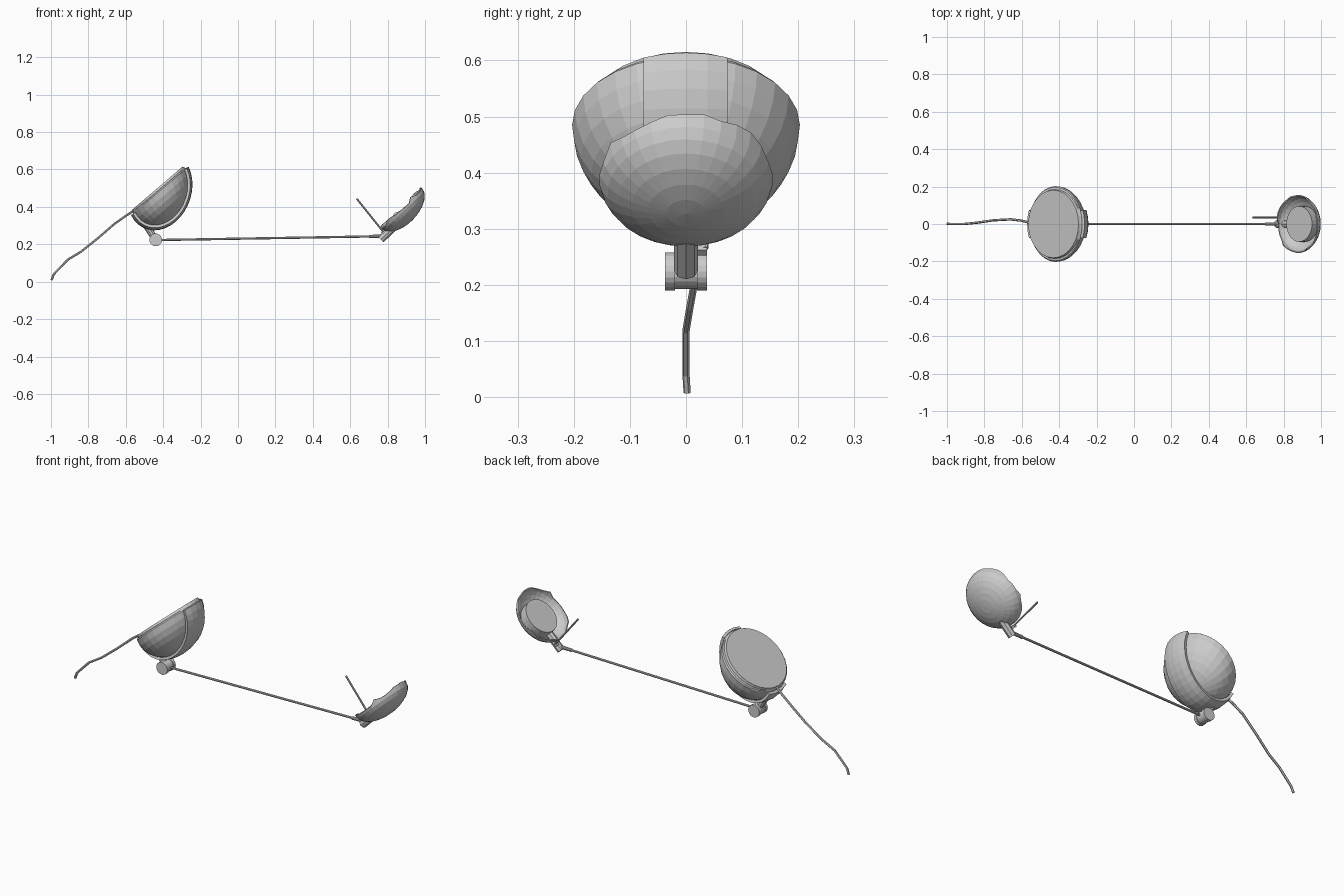
import bpy, bmesh, random
from math import sin, cos, pi, sqrt
from mathutils import Vector as V

if "Cube" in bpy.data.objects:
    bpy.data.objects.remove(bpy.data.objects["Cube"])

random.seed(4)
Y = V((0, 1, 0))


def make(name, bm):
    bmesh.ops.recalc_face_normals(bm, faces=bm.faces)
    me = bpy.data.meshes.new(name)
    bm.to_mesh(me)
    bm.free()
    ob = bpy.data.objects.new(name, me)
    bpy.context.collection.objects.link(ob)
    return ob


def skin(bm, rings, closed=True):
    """Bridge successive rings of points; return the vertex rings."""
    vs = [[bm.verts.new(p) for p in r] for r in rings]
    for r, s in zip(vs, vs[1:]):
        n = len(r)
        for i in range(n if closed else n - 1):
            j = (i + 1) % n
            bm.faces.new((r[i], r[j], s[j], s[i]))
    return vs


def ring(c, u, a, b, n=28):
    return [c + u * a * cos(2 * pi * i / n) + Y * b * sin(2 * pi * i / n) for i in range(n)]


def bowl(name, c, u, a, b, v, rows, jag=0.0, n=28):
    """Half ellipsoid: rim axes u*a and y*b, depth vector v."""
    rings = []
    for k in range(rows):
        t = pi / 2 * k / rows
        rings.append(ring(c + v * sin(t), u, a * cos(t), b * cos(t), n))
    if jag:
        rings[0] = [p + v * random.uniform(-jag, jag) for p in rings[0]]
    bm = bmesh.new()
    vs = skin(bm, rings)
    pole = bm.verts.new(c + v)
    for i in range(n):
        bm.faces.new((vs[-1][i], vs[-1][(i + 1) % n], pole))
    return make(name, bm)


def solid(name, rings):
    bm = bmesh.new()
    vs = skin(bm, rings)
    bm.faces.new(vs[0])
    bm.faces.new(vs[-1])
    return make(name, bm)


def rod(name, p, q, r, n=12):
    p, q = V(p), V(q)
    bm = bmesh.new()
    bmesh.ops.create_cone(bm, cap_ends=True, segments=n, radius1=r, radius2=r, depth=(q - p).length)
    rot = (q - p).to_track_quat('Z', 'Y').to_matrix().to_4x4()
    bmesh.ops.transform(bm, matrix=rot, verts=bm.verts)
    bmesh.ops.translate(bm, vec=(p + q) / 2, verts=bm.verts)
    return make(name, bm)


def thicken(ob, t, offset):
    m = ob.modifiers.new("thickness", 'SOLIDIFY')
    m.thickness, m.offset = t, offset


# large cup with its flat raised cushion
u1 = V((0.76, 0, 0.65)).normalized()
c1 = V((-0.418, 0, 0.485))
v1 = V((0.076, 0, -0.153))
up1 = V((-0.65, 0, 0.76))
A, B = 0.186, 0.203
bowl("large_cup", c1, u1, A, B, v1, 8)
solid("large_cushion", [ring(c1, u1, A, B), ring(c1 + up1 * 0.006, u1, 0.184, 0.197),
                        ring(c1 + up1 * 0.008, u1, 0.182, 0.185), ring(c1 + up1 * 0.02, u1, 0.177, 0.181)])

# raised strap running over the back of the large cup
rows = []
for k in range(19):
    f = pi * k / 18
    rows.append([c1 + (u1 * A * cos(f) + v1 * sin(f)) * 1.045 * sqrt(1 - (y / B) ** 2) + Y * y
                 for y in (-0.074, -0.037, 0, 0.037, 0.072)])
bm = bmesh.new()
skin(bm, rows, closed=False)
thicken(make("large_cup_strap", bm), 0.014, 0)

# hinge under the large cup
hx, hz = -0.44, 0.224
rod("hinge_barrel", (hx, -0.03, hz), (hx, 0.03, hz), 0.031, 20)
for s, label in ((-1, "front"), (1, "back")):
    rod("hinge_cap_" + label, (hx, s * 0.02, hz), (hx, s * 0.037, hz), 0.034, 20)
rod("hinge_neck", (hx, 0, hz), (-0.497, 0, 0.31), 0.018, 10)

# long arm joining the two cups
rod("arm", (-0.42, 0, 0.223), (0.77, 0, 0.243), 0.006, 10)
rod("arm_sleeve", (0.70, 0, 0.2415), (0.765, 0, 0.243), 0.009, 10)

# socket and pin beside the small cup
rod("socket", (0.763, 0, 0.225), (0.835, 0, 0.295), 0.021, 8)
rod("pin_bracket", (0.775, 0.012, 0.262), (0.775, 0.037, 0.262), 0.01, 4)
rod("pin", (0.635, 0.035, 0.444), (0.778, 0.035, 0.265), 0.005, 8)

# small broken-edged cup with its inner disc
u2 = V((0.72, 0, 0.69)).normalized()
c2 = V((0.875, 0, 0.393))
v2 = V((0.055, 0, -0.067))
small = bowl("small_cup", c2, u2, 0.153, 0.155, v2, 7, jag=0.14, n=30)
thicken(small, 0.006, -1)
solid("small_inner_disc", [ring(c2 + v2 * 0.15, u2, 0.095, 0.095), ring(c2 + v2 * 0.72, u2, 0.095, 0.095)])

# loose cable
path = [(-0.997, 0.002, 0.008), (-0.985, 0, 0.04), (-0.91, 0, 0.118), (-0.84, 0.007, 0.16),
        (-0.75, 0.02, 0.232), (-0.66, 0.025, 0.31), (-0.60, 0.018, 0.352), (-0.55, 0.005, 0.385)]
cu = bpy.data.curves.new("cable", 'CURVE')
cu.dimensions = '3D'
cu.bevel_depth = 0.0065
cu.bevel_resolution = 1
cu.use_fill_caps = True
sp = cu.splines.new('POLY')
sp.points.add(len(path) - 1)
for pt, co in zip(sp.points, path):
    pt.co = (*co, 1)
sp.use_smooth = False
bpy.context.collection.objects.link(bpy.data.objects.new("cable", cu))
